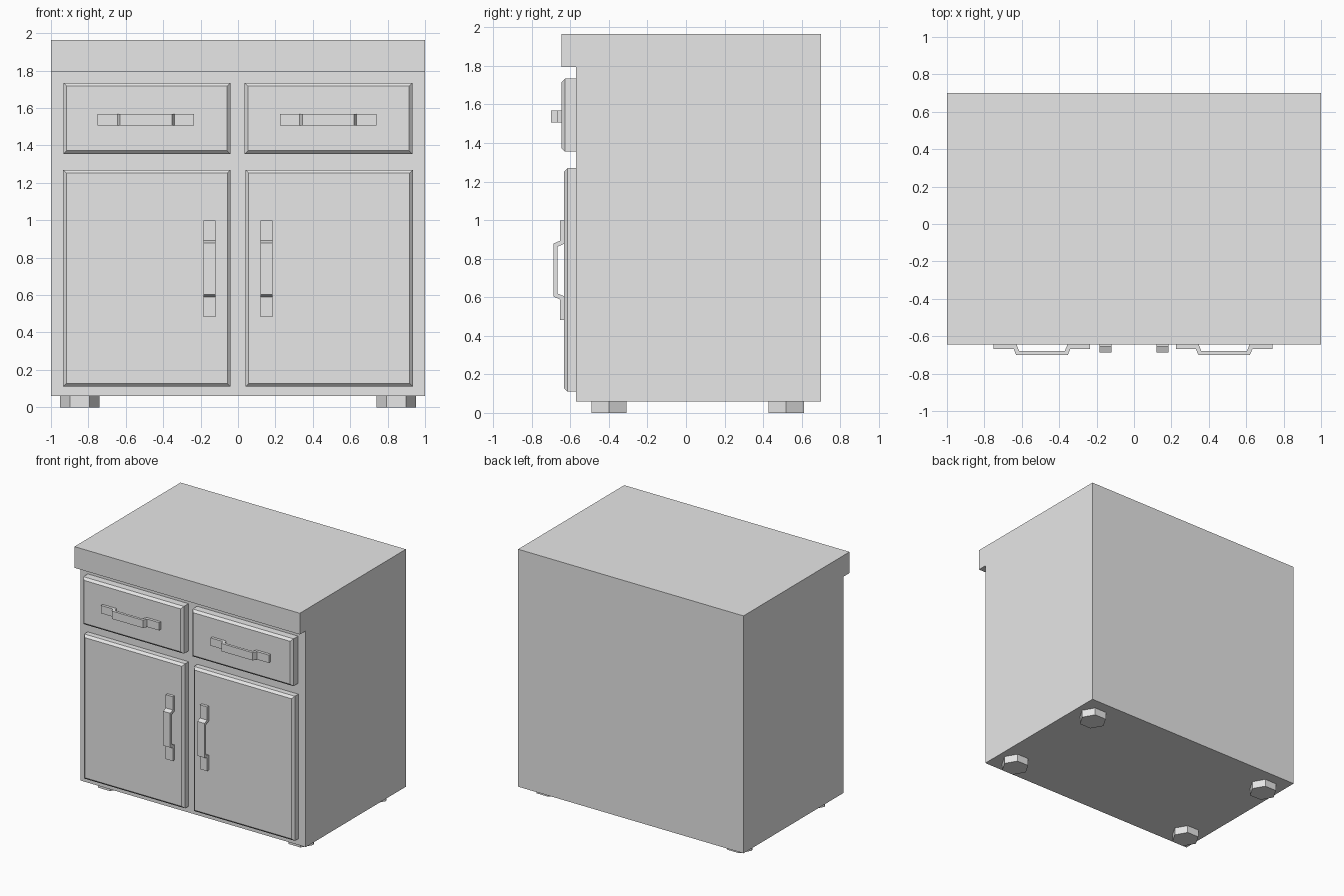
import bpy, bmesh
from math import tau, cos, sin
from mathutils import Vector

cube = bpy.data.objects.get("Cube")
if cube:
    bpy.data.objects.remove(cube, do_unlink=True)

grey = bpy.data.materials.new("light_grey")
grey.use_nodes = True
grey.diffuse_color = (0.8, 0.8, 0.8, 1)
grey.node_tree.nodes["Principled BSDF"].inputs["Base Color"].default_value = grey.diffuse_color


def prism(name, points, depth, chamfer=0):
    """Extrude a closed 3D outline along a depth vector, optionally chamfering the far rim."""
    bm = bmesh.new()
    face = bm.faces.new([bm.verts.new(p) for p in points])
    ext = bmesh.ops.extrude_face_region(bm, geom=[face], use_keep_orig=True)
    far = [v for v in ext["geom"] if isinstance(v, bmesh.types.BMVert)]
    bmesh.ops.translate(bm, verts=far, vec=Vector(depth))
    if chamfer:
        rim = [e for e in bm.edges if all(v in far for v in e.verts)]
        bmesh.ops.bevel(bm, geom=rim, offset=chamfer, segments=1, affect='EDGES')
    bmesh.ops.recalc_face_normals(bm, faces=bm.faces)
    mesh = bpy.data.meshes.new(name)
    bm.to_mesh(mesh)
    bm.free()
    mesh.materials.append(grey)
    obj = bpy.data.objects.new(name, mesh)
    bpy.context.collection.objects.link(obj)
    return obj


BACK, FACE, LIP = 0.70, -0.57, -0.645
DOOR_FRONT = -0.632

# Cabinet body with the overhanging top lip, as one side profile
side = [(BACK, 0.06), (FACE, 0.06), (FACE, 1.795), (LIP, 1.795), (LIP, 1.965), (BACK, 1.965)]
prism("cabinet_body", [(-1, y, z) for y, z in side], (2, 0, 0))


def panel(name, x0, x1, z0, z1, front):
    outline = [(x0, FACE, z0), (x1, FACE, z0), (x1, FACE, z1), (x0, FACE, z1)]
    prism(name, outline, (0, front - FACE, 0), 0.018)


# Handle outline: distance along the handle, distance out from the panel
half = [(0.258, 0), (0.258, 0.022), (0.152, 0.022), (0.138, 0.055)]
inner = [(0.122, 0.034), (0.136, 0)]
HANDLE = half + [(-s, d) for s, d in reversed(half)] + [(-s, d) for s, d in reversed(inner)] + inner
WIDTH = 0.063


def handle(name, x, z, front, upright):
    if upright:
        points = [(x - WIDTH / 2, front - d, z + s) for s, d in HANDLE]
        prism(name, points, (WIDTH, 0, 0))
    else:
        points = [(x + s, front - d, z - WIDTH / 2) for s, d in HANDLE]
        prism(name, points, (0, 0, WIDTH))


# Drawers, doors and their handles
for label, x0, x1, pull in (("right", -0.934, -0.041, -0.492), ("left", 0.036, 0.932, 0.482)):
    panel(label + "_drawer", x0, x1, 1.355, 1.735, LIP)
    handle(label + "_drawer_handle", pull, 1.537, LIP, False)
    sign = 1 if label == "left" else -1
    a, b = sorted((sign * 0.039, sign * 0.935))
    panel(label + "_door", a, b, 0.11, 1.27, DOOR_FRONT)
    handle(label + "_door_handle", sign * 0.152, 0.741, DOOR_FRONT, True)

# Hexagonal feet
for label, x in (("right", -0.846), ("left", 0.846)):
    for end, y in (("front", -0.40), ("back", 0.52)):
        ring = [(x + 0.105 * cos(tau * i / 6), y + 0.105 * sin(tau * i / 6), 0) for i in range(6)]
        prism(end + "_" + label + "_foot", ring, (0, 0, 0.06))
